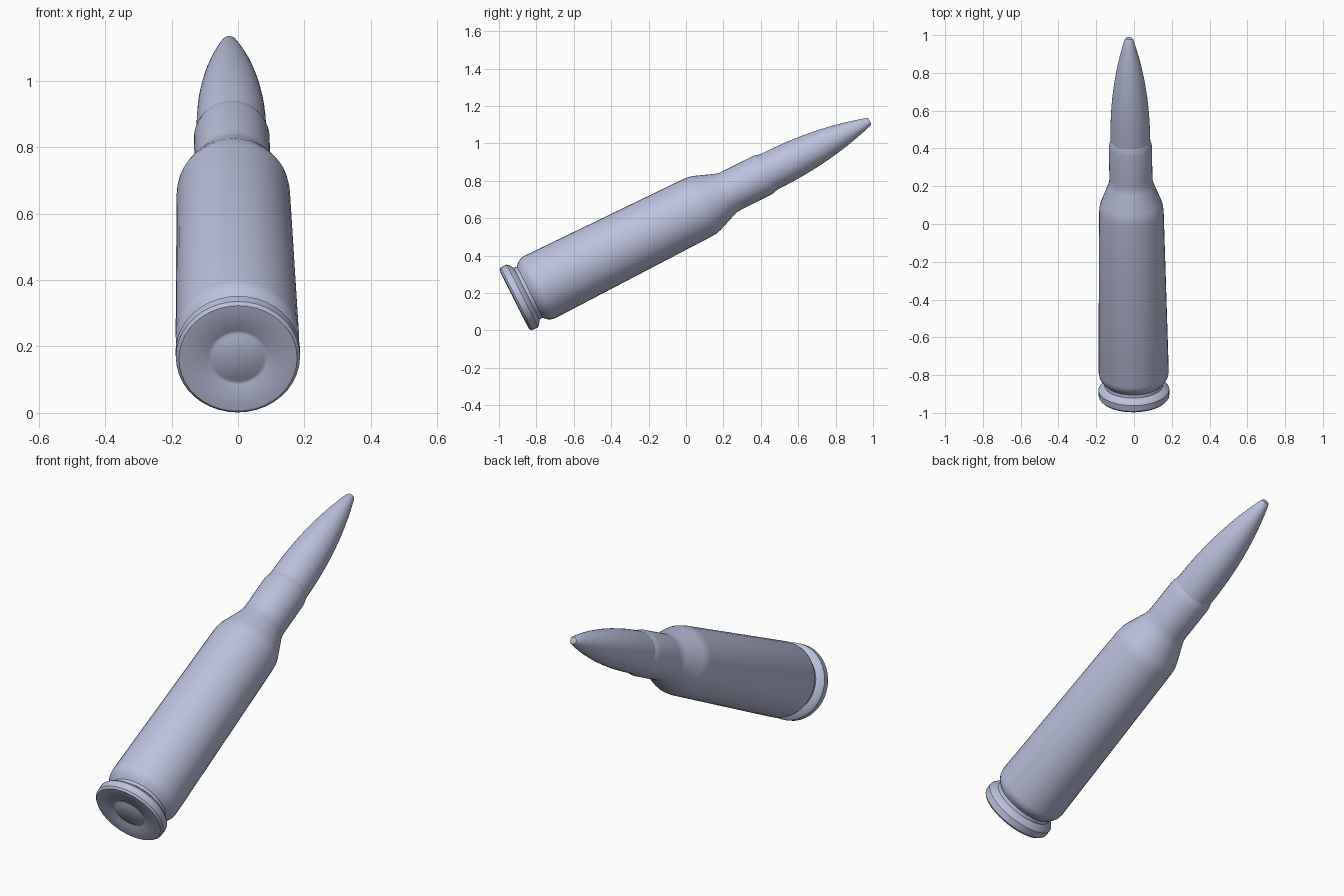
import bpy
import bmesh
import math
from mathutils import Matrix, Vector

cube = bpy.data.objects.get("Cube")
if cube:
    bpy.data.objects.remove(cube, do_unlink=True)

SEGMENTS = 40
BASE = Vector((0, -0.917, 0.164))
TIP = Vector((-0.027, 0.983, 1.119))
LENGTH = (TIP - BASE).length
PLACE = Matrix.Translation(BASE) @ (TIP - BASE).to_track_quat("Z", "Y").to_matrix().to_4x4()

metal = bpy.data.materials.new("pale blue grey metal")
metal.use_nodes = True
COLOUR = (0.50, 0.54, 0.73, 1)
metal.diffuse_color = COLOUR
metal.node_tree.nodes["Principled BSDF"].inputs["Base Color"].default_value = COLOUR


def lathe(name, profile):
    """Turn a profile of (radius, distance along the axis) into a tilted round part."""
    bm = bmesh.new()
    verts = [bm.verts.new((r, 0, t)) for r, t in profile]
    edges = [bm.edges.new(pair) for pair in zip(verts, verts[1:])]
    bmesh.ops.spin(bm, geom=verts + edges, cent=(0, 0, 0), axis=(0, 0, 1),
                   angle=math.tau, steps=SEGMENTS, use_duplicate=False)
    bmesh.ops.remove_doubles(bm, verts=bm.verts, dist=0.0005)
    bmesh.ops.recalc_face_normals(bm, faces=bm.faces)
    # An open part can come out inside out, so test one side face
    side = max(bm.faces, key=lambda f: f.calc_area())
    centre = side.calc_center_median()
    if side.normal.dot(Vector((centre.x, centre.y, 0))) < 0:
        bmesh.ops.reverse_faces(bm, faces=bm.faces)
    mesh = bpy.data.meshes.new(name)
    bm.to_mesh(mesh)
    bm.free()
    mesh.materials.append(metal)
    obj = bpy.data.objects.new(name, mesh)
    obj.matrix_world = PLACE
    bpy.context.collection.objects.link(obj)
    bpy.ops.object.select_all(action="DESELECT")
    obj.select_set(True)
    bpy.context.view_layer.objects.active = obj
    bpy.ops.object.shade_smooth_by_angle(angle=math.radians(35))
    return obj


# Base disc with a shallow ring around its centre, then the rim and its groove
lathe("rim", [(0, 0), (0.07, 0), (0.08, 0.006), (0.09, 0.006), (0.10, 0),
              (0.178, 0), (0.187, 0.01), (0.188, 0.045), (0.178, 0.058),
              (0.155, 0.072), (0.153, 0.09)])

# Tapered body, shoulder, neck and rolled mouth
lathe("casing", [(0.153, 0.09), (0.172, 0.11), (0.182, 0.128), (0.186, 0.15),
                 (0.171, 1.10), (0.168, 1.13), (0.16, 1.157), (0.122, 1.255),
                 (0.115, 1.28), (0.114, 1.31), (0.114, 1.485), (0.111, 1.50),
                 (0.105, 1.522)])

# Pointed nose with a small blunt end
nose = [(0.105 - 0.081 * f ** 2.2, 1.522 + (LENGTH - 0.012 - 1.522) * f)
        for f in (i / 12 for i in range(13))]
lathe("nose", nose + [(0.017, LENGTH), (0, LENGTH)])
